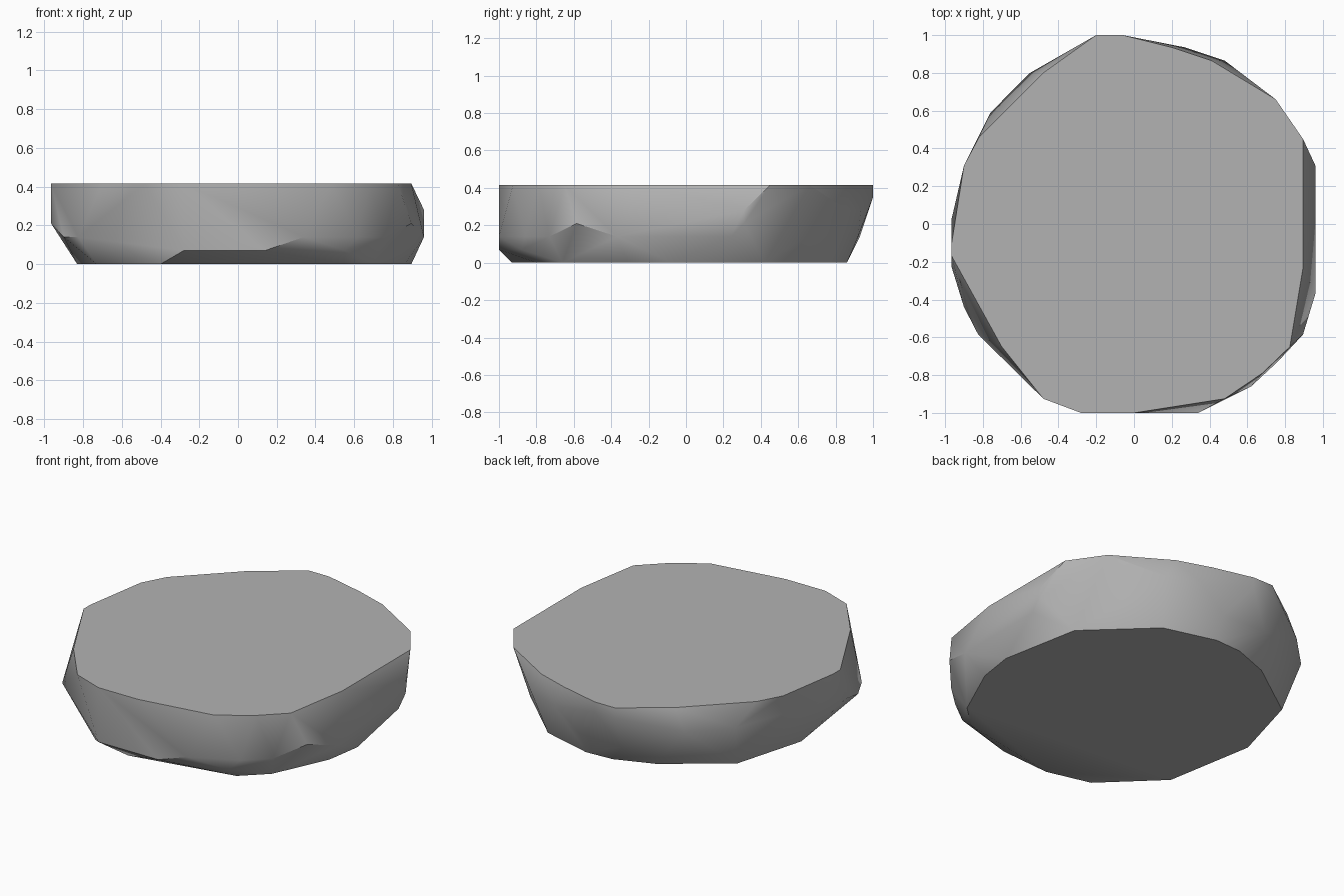
import bpy
import bmesh
import math

cube = bpy.data.objects.get("Cube")
if cube:
    bpy.data.objects.remove(cube, do_unlink=True)

HEIGHT = 0.415

# Flat top outline, counter-clockwise from the back
top_outline = [(-.2, 1), (-.48, .8), (-.82, .46), (-.9, .31), (-.965, -.1),
               (-.965, -.17), (-.7, -.65), (-.48, -.925), (-.28, -1), (0, -1),
               (.48, -.925), (.68, -.79), (.825, -.65), (.895, -.23),
               (.895, .45), (.75, .66), (.41, .865), (.2, .935), (-.06, 1)]

# Smaller flat underside
base_outline = [(-.32, .76), (-.7, .49), (-.83, .03), (-.73, -.54), (-.4, -.86),
                (-.12, -.93), (.55, -.8), (.7, -.66), (.86, -.31), (.895, -.08),
                (.8, .42), (.43, .77), (.1, .86), (-.08, .85)]

# Chipped corners of the rim, grouped by height
rim = {
    .07: [(-.28, -1), (.14, -1), (.55, -.88)],
    .14: [(-.9, -.44), (-.825, -.585), (.34, -1), (.62, -.86), (.76, -.73),
          (.96, -.37), (.96, .24), (-.2, .93), (.1, .92)],
    .21: [(-.965, -.23), (.895, -.585), (.96, .31)],
    .28: [(-.965, .03), (-.76, .59), (-.55, .8), (.27, .935), (.48, .865),
          (.96, .31)],
    .35: [(-.2, 1), (-.06, 1)],
}

# Wrap the outlines in one faceted skin
bm = bmesh.new()
for z, outline in [(0, base_outline), (HEIGHT, top_outline), *rim.items()]:
    for x, y in outline:
        bm.verts.new((x, y, z))
hull = bmesh.ops.convex_hull(bm, input=bm.verts)
loose = {g for g in hull["geom_interior"] + hull["geom_unused"]
         if isinstance(g, bmesh.types.BMVert)}
bmesh.ops.delete(bm, geom=list(loose), context="VERTS")
bmesh.ops.dissolve_limit(bm, angle_limit=math.radians(1),
                         verts=bm.verts, edges=bm.edges)
bmesh.ops.recalc_face_normals(bm, faces=bm.faces)

mesh = bpy.data.meshes.new("flat_stone")
bm.to_mesh(mesh)
bm.free()
stone = bpy.data.objects.new("flat_stone", mesh)
bpy.context.collection.objects.link(stone)

# Plain grey stone
grey = bpy.data.materials.new("stone_grey")
grey.use_nodes = True
color = (.45, .45, .45, 1)
grey.diffuse_color = color
grey.node_tree.nodes["Principled BSDF"].inputs["Base Color"].default_value = color
mesh.materials.append(grey)

# Soft shading between shallow facets, crisp top and bottom edges
bpy.ops.object.select_all(action="DESELECT")
stone.select_set(True)
bpy.context.view_layer.objects.active = stone
bpy.ops.object.shade_smooth_by_angle(angle=math.radians(35))
